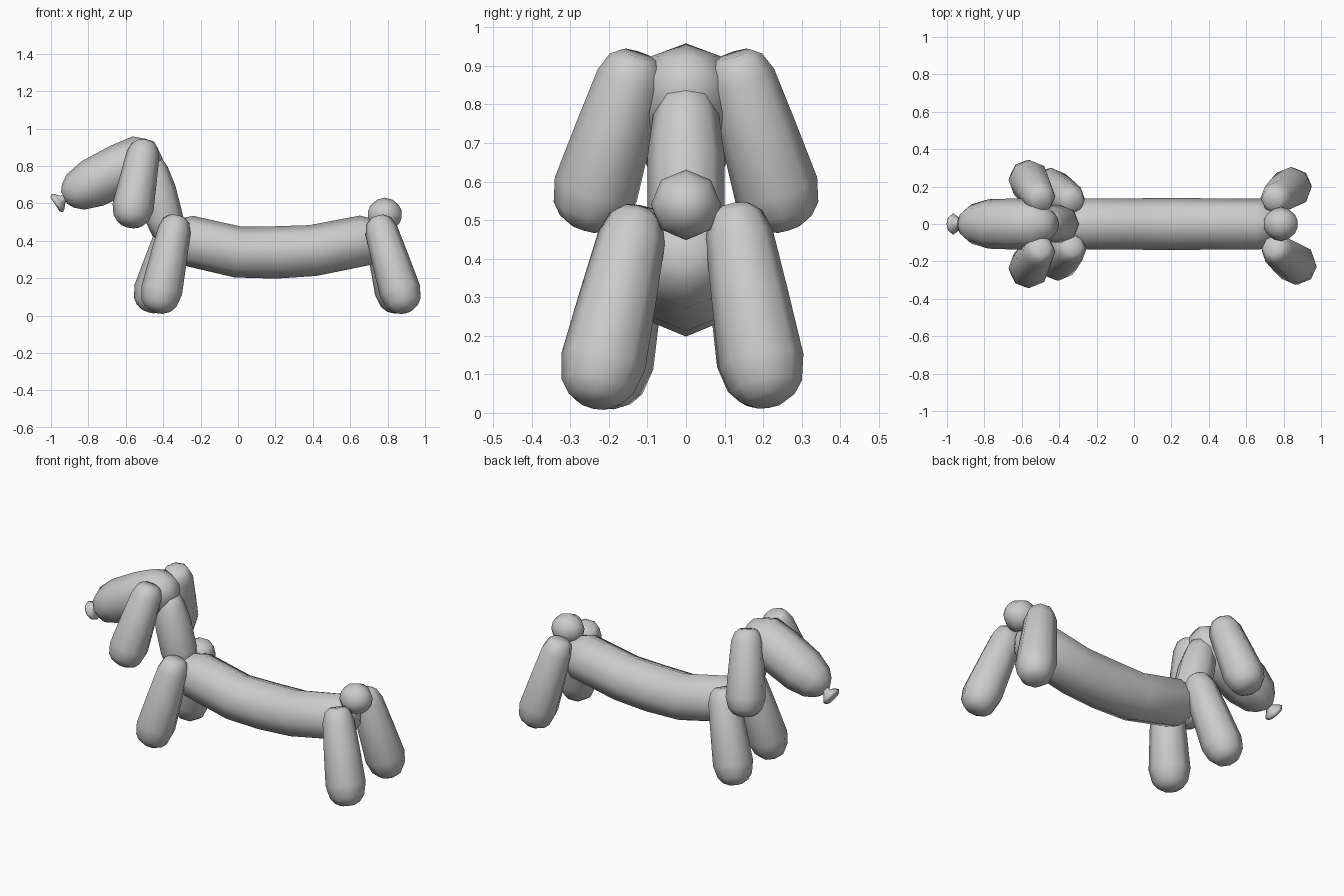
import bpy
import bmesh
from math import sin, cos, pi
from mathutils import Vector

if "Cube" in bpy.data.objects:
    bpy.data.objects.remove(bpy.data.objects["Cube"])

SIDES = 8


def loft(name, path, radii):
    """Low-poly balloon: rings of 8 points swept along a path, capped ends."""
    pts = [Vector(p) for p in path]
    bm = bmesh.new()
    rings = []
    for i, (p, r) in enumerate(zip(pts, radii)):
        d = (pts[min(i + 1, len(pts) - 1)] - pts[max(i - 1, 0)]).normalized()
        side = (Vector((0, 1, 0)) - d * d.y).normalized()
        up = d.cross(side)
        rings.append([bm.verts.new(p + r * (side * cos(a) + up * sin(a)))
                      for a in (2 * pi * k / SIDES for k in range(SIDES))])
    for a, b in zip(rings, rings[1:]):
        for k in range(SIDES):
            n = (k + 1) % SIDES
            bm.faces.new((a[k], a[n], b[n], b[k]))
    bm.faces.new(rings[0])
    bm.faces.new(rings[-1])
    bmesh.ops.recalc_face_normals(bm, faces=bm.faces)
    for f in bm.faces:
        f.smooth = True
    me = bpy.data.meshes.new(name)
    bm.to_mesh(me)
    bm.free()
    ob = bpy.data.objects.new(name, me)
    bpy.context.collection.objects.link(ob)
    return ob


def balloon(name, start, end, profile):
    """Straight balloon; profile is (fraction along axis, radius)."""
    a, b = Vector(start), Vector(end)
    return loft(name, [a.lerp(b, t) for t, _ in profile], [r for _, r in profile])


LIMB = [(0, .045), (.04, .07), (.14, .088), (.45, .1), (.78, .111),
        (.91, .095), (.97, .07), (1, .04)]

# Sagging body
loft("body",
     [(-.39, 0, .43), (-.35, 0, .425), (-.27, 0, .402), (0, 0, .34), (.2, 0, .338),
      (.4, 0, .348), (.68, 0, .403), (.75, 0, .425), (.78, 0, .43)],
     [.05, .095, .135, .137, .14, .137, .135, .095, .05])

# Legs, each splayed slightly differently
balloon("front_leg_right", (-.325, -.12, .53), (-.432, -.215, .02), LIMB)
balloon("front_leg_left", (-.325, .12, .53), (-.48, .21, .025), LIMB)
balloon("hind_leg_right", (.745, -.125, .525), (.90, -.24, .022), LIMB)
balloon("hind_leg_left", (.745, .125, .535), (.868, .215, .022), LIMB)

# Neck
balloon("neck", (-.365, 0, .41), (-.475, 0, .84),
        [(0, .05), (.08, .085), (.25, .1), (.6, .1), (.85, .085), (1, .06)])

# Head, tapering slightly to the muzzle
balloon("head", (-.425, 0, .885), (-.93, 0, .63),
        [(0, .05), (.06, .085), (.16, .128), (.4, .137), (.7, .132),
         (.88, .105), (.96, .07), (1, .035)])

# Mirrored ears
for s, side in ((-1, "right"), (1, "left")):
    balloon("ear_" + side, (-.495, s * .125, .93), (-.58, s * .265, .48), LIMB)

# Round tail
balloon("tail", (.695, 0, .54), (.875, 0, .54),
        [(0, .02), (.08, .05), (.27, .08), (.5, .091), (.73, .08), (.92, .05), (1, .02)])

# Tied knot at the nose
balloon("nose_knot", (-.90, 0, .645), (-.978, 0, .594),
        [(0, .025), (.45, .022), (.7, .048), (.85, .057), (1, .045)])
